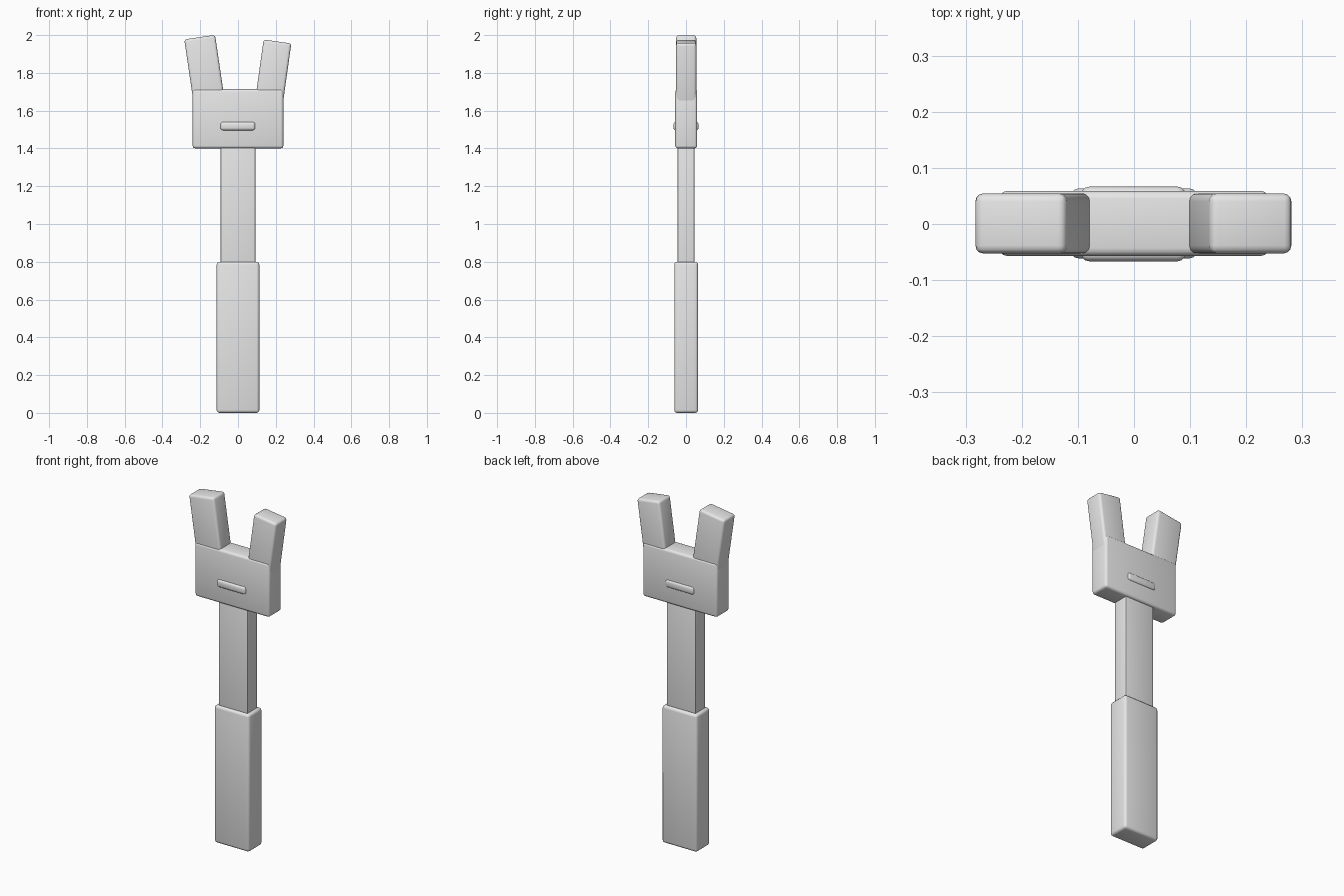
import bpy
import math
from mathutils import Matrix, Vector

cube = bpy.data.objects.get("Cube")
if cube:
    bpy.data.objects.remove(cube, do_unlink=True)

grey = bpy.data.materials.new("plain_grey")
grey.use_nodes = True
colour = (0.8, 0.8, 0.8, 1.0)
grey.diffuse_color = colour
grey.node_tree.nodes["Principled BSDF"].inputs["Base Color"].default_value = colour


def rounded_box(name, size, centre, bevel, tilt=0.0):
    """Box with softly rounded edges, tilted about the y axis."""
    bpy.ops.mesh.primitive_cube_add(size=1)
    ob = bpy.context.object
    ob.name = name
    ob.data.transform(Matrix.Diagonal((*size, 1.0)))
    ob.location = centre
    ob.rotation_euler.y = tilt
    ob.data.materials.append(grey)
    mod = ob.modifiers.new("rounded_edges", 'BEVEL')
    mod.width = bevel
    mod.segments = 3
    bpy.ops.object.modifier_apply(modifier=mod.name)
    bpy.ops.object.shade_smooth_by_angle(angle=math.radians(35))
    return ob


def prong(name, width, top_x, top_z, tilt):
    """Tilted prong hung from its top centre, its foot sunk in the head."""
    length = 0.42
    up = Vector((math.sin(tilt), 0, math.cos(tilt)))
    centre = Vector((top_x, 0.001, top_z)) - up * length / 2
    rounded_box(name, (width, 0.107, length), centre, 0.014, tilt)


# Grip and shaft
rounded_box("grip", (0.226, 0.125, 0.8), (0, 0.001, 0.4), 0.015)
rounded_box("shaft", (0.184, 0.09, 0.8), (0, 0, 1.05), 0.004)

# Head with a raised bar showing on both faces
rounded_box("head", (0.48, 0.116, 0.313), (0, 0.001, 1.557), 0.014)
rounded_box("raised_bar", (0.186, 0.133, 0.046), (-0.001, 0, 1.518), 0.014)

# Splayed prongs, the right one wider and taller
prong("right_prong", 0.165, -0.203, 1.989, math.radians(-8.4))
prong("left_prong", 0.148, 0.209, 1.966, math.radians(8.0))
